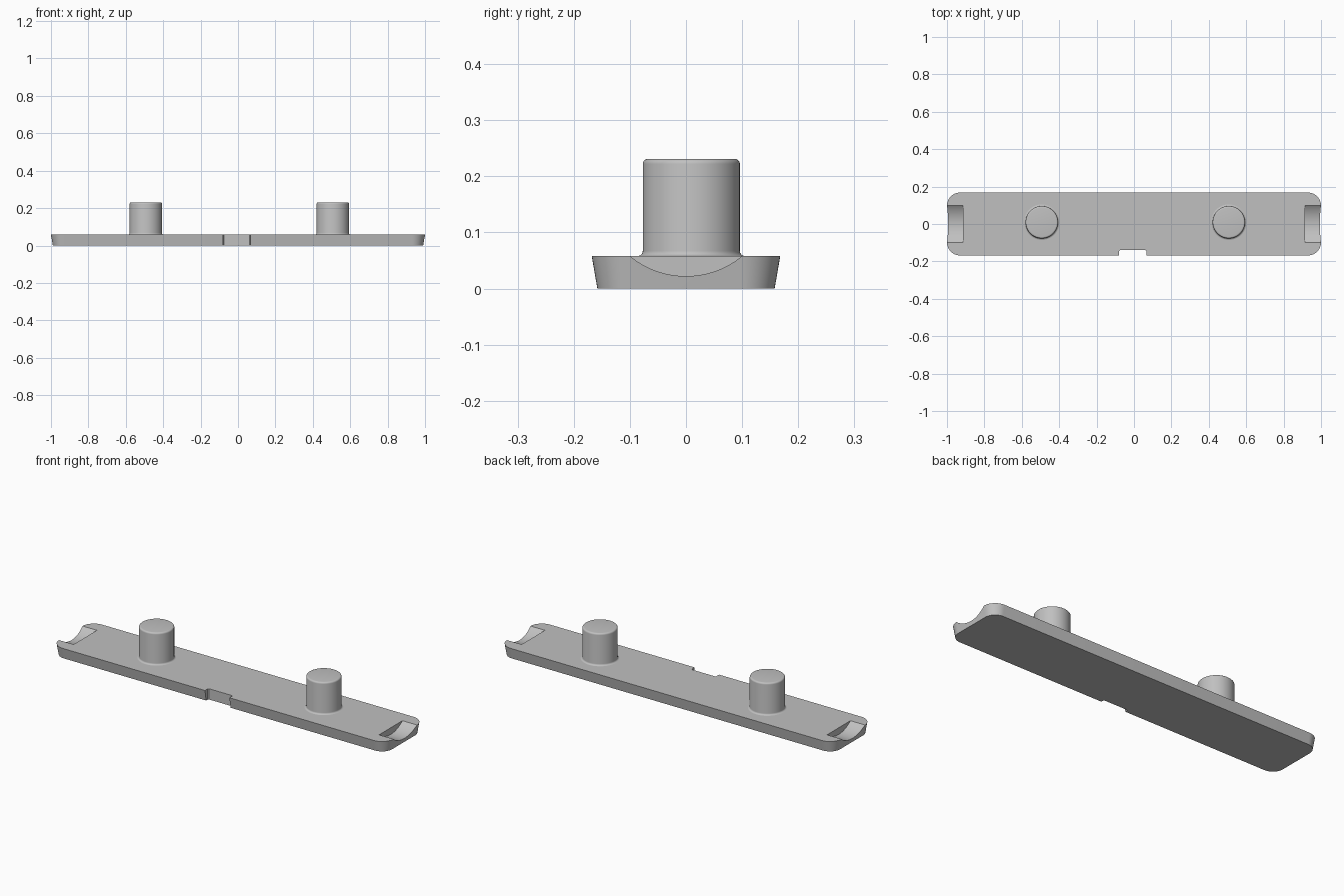
import bpy, bmesh
from math import sin, cos, pi, radians

cube = bpy.data.objects.get("Cube")
if cube:
    bpy.data.objects.remove(cube, do_unlink=True)

TOP = 0.058          # plate thickness
HALF_Y = 0.168       # plate half width at the top
DRAFT = 0.01         # inward slope of the sides
CORNER = 0.07        # corner radius at the top

grey = bpy.data.materials.new("plain_grey")
colour = (0.53, 0.53, 0.53, 1)
grey.diffuse_color = colour
grey.use_nodes = True
grey.node_tree.nodes["Principled BSDF"].inputs["Base Color"].default_value = colour


def make_object(name, bm):
    bmesh.ops.recalc_face_normals(bm, faces=bm.faces)
    mesh = bpy.data.meshes.new(name)
    bm.to_mesh(mesh)
    bm.free()
    mesh.materials.append(grey)
    obj = bpy.data.objects.new(name, mesh)
    bpy.context.collection.objects.link(obj)
    return obj


def smooth(obj, angle=30):
    bpy.ops.object.select_all(action="DESELECT")
    obj.select_set(True)
    bpy.context.view_layer.objects.active = obj
    bpy.ops.object.shade_smooth_by_angle(angle=radians(angle))


def loft(name, rings, closed_ends=True):
    """Bridge equal rings of points, capping the first and last."""
    bm = bmesh.new()
    loops = [[bm.verts.new(p) for p in ring] for ring in rings]
    for a, b in zip(loops, loops[1:]):
        for i in range(len(a)):
            j = (i + 1) % len(a)
            bm.faces.new((a[i], a[j], b[j], b[i]))
    bm.faces.new(loops[0])
    bm.faces.new(loops[-1])
    return make_object(name, bm)


def circle(x, y, r, z, n=64):
    return [(x + r * cos(2 * pi * i / n), y + r * sin(2 * pi * i / n), z) for i in range(n)]


def rounded_outline(inset, z, steps=12):
    r = CORNER - inset
    cx, cy = 1 - CORNER, HALF_Y - CORNER
    points = []
    for k, (sx, sy) in enumerate([(1, 1), (-1, 1), (-1, -1), (1, -1)]):
        for i in range(steps + 1):
            a = pi / 2 * (k + i / steps)
            points.append((sx * cx + r * cos(a), sy * cy + r * sin(a), z))
    return points


def cut(target, cutter):
    cutter.hide_render = True
    mod = target.modifiers.new("cut", "BOOLEAN")
    mod.operation, mod.solver, mod.object = "DIFFERENCE", "EXACT", cutter
    bpy.context.view_layer.objects.active = target
    bpy.ops.object.modifier_apply(modifier=mod.name)
    bpy.data.objects.remove(cutter, do_unlink=True)


# Drafted base plate with rounded corners
plate = loft("base_plate", [rounded_outline(DRAFT, 0), rounded_outline(0, TOP)])

# Square notch in the front edge
notch = [(-0.08, -0.3), (0.066, -0.3), (0.066, -0.145), (0.061, -0.14), (-0.075, -0.14), (-0.08, -0.145)]
cut(plate, loft("notch_cutter", [[(x, y, z) for x, y in notch] for z in (-0.1, 0.2)]))

# Curved scoop in the top of each end
SCOOP_R, SCOOP_LOW = 0.157, 0.022
for side in (-1, 1):
    rings = [[(side * x, y, z) for y, z, _ in circle(0, SCOOP_LOW + SCOOP_R, SCOOP_R, 0, 96)]
             for x in (0.913, 1.1)]
    cut(plate, loft("scoop_cutter", rings))
smooth(plate)

# Round pegs with a small fillet at the foot and a rounded rim
PEG_R, PEG_TOP, ROUND = 0.0865, 0.231, 0.009
arc = [pi / 2 * i / 5 for i in range(6)]
profile = [(PEG_R + ROUND * (1 - sin(a)), TOP + ROUND * (1 - cos(a))) for a in arc]
profile += [(PEG_R - ROUND * (1 - cos(a)), PEG_TOP - ROUND * (1 - sin(a))) for a in arc]
for name, x in (("right_peg", -0.493), ("left_peg", 0.507)):
    peg = loft(name, [circle(x, 0.0095, r, z) for r, z in profile])
    smooth(peg)
